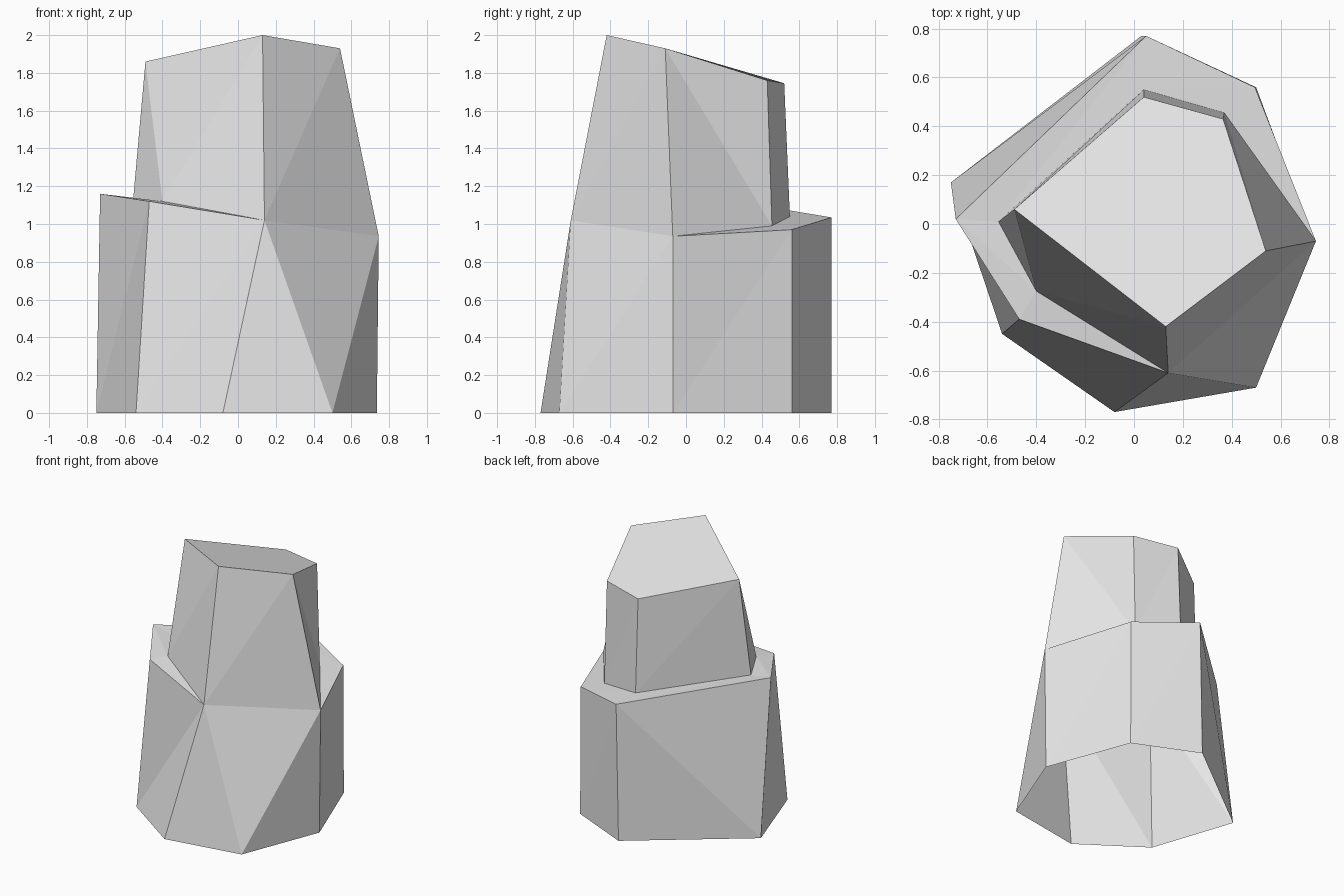
import bpy
import bmesh

default_cube = bpy.data.objects.get("Cube")
if default_cube:
    bpy.data.objects.remove(default_cube, do_unlink=True)

# One plain stone colour
stone = bpy.data.materials.new("grey stone")
stone.use_nodes = True
stone_colour = (0.8, 0.8, 0.8, 1)
stone.diffuse_color = stone_colour
stone.node_tree.nodes["Principled BSDF"].inputs["Base Color"].default_value = stone_colour

mesh = bpy.data.meshes.new("rock")
rock = bpy.data.objects.new("rock", mesh)
bpy.context.collection.objects.link(rock)
mesh.materials.append(stone)
bm = bmesh.new()


def ring(*points):
    """Add one cross-section of the rock, counter-clockwise from the front."""
    return [bm.verts.new(point) for point in points]


def faces(*corner_lists):
    for corners in corner_lists:
        bm.faces.new(corners)


def bridge(lower, upper, rising):
    """Join two equal runs; 'rising' says which way each quad is split."""
    for i, up in enumerate(rising):
        a, b, c, d = lower[i], lower[i + 1], upper[i + 1], upper[i]
        if up:
            faces((a, b, c), (a, c, d))
        else:
            faces((a, b, d), (b, c, d))


# Cross-sections: open foot, ledge rim, base of the upper block, sloping top
foot = ring((-.54, -.45, 0), (-.08, -.77, 0), (.5, -.67, 0), (.735, -.07, 0),
            (.5, .56, 0), (.03, .77, 0), (-.75, .17, 0))
foot_front_right, foot_front, foot_corner, foot_side, foot_back_left, foot_back, foot_right = foot

rim = ring((-.47, -.39, 1.12), (.14, -.61, 1.02), (.745, -.07, .935),
           (.495, .56, .97), (.05, .77, 1.035), (-.73, .02, 1.16))
rim_front_right, rim_front, rim_side, rim_back_left, rim_back, rim_right = rim

neck = ring((.37, .455, .99), (.04, .55, 1.04), (-.555, .01, 1.13), (-.4, -.275, 1.12))
neck_back_left, neck_back, neck_right, neck_front = neck

top = ring((.13, -.42, 2), (.54, -.11, 1.93), (.365, .43, 1.76),
           (.04, .52, 1.745), (-.49, .06, 1.86))
top_front, top_side, top_back_left, top_back, top_right = top

# Lower block walls
bridge([foot_front_right, foot_front], [rim_front_right, rim_front], [True])
faces((foot_front, foot_corner, rim_front),
      (foot_corner, rim_side, rim_front),
      (foot_corner, foot_side, rim_side))
bridge([foot_side, foot_back_left, foot_back, foot_right, foot_front_right],
       [rim_side, rim_back_left, rim_back, rim_right, rim_front_right],
       [True, True, False, True])

# Ledge around the back and right, tapering to points at both ends
faces((rim_side, rim_back_left, neck_back_left))
bridge([rim_back_left, rim_back, rim_right, rim_front_right], neck, [True, True, True])
faces((rim_front_right, rim_front, neck_front))

# Upper block walls and cap
bridge([neck_front, rim_front, rim_side, neck_back_left, neck_back, neck_right],
       [top_right, top_front, top_side, top_back_left, top_back, top_right],
       [True, True, False, True, True])
faces((neck_right, neck_front, top_right), top)

bm.normal_update()
bm.to_mesh(mesh)
bm.free()
